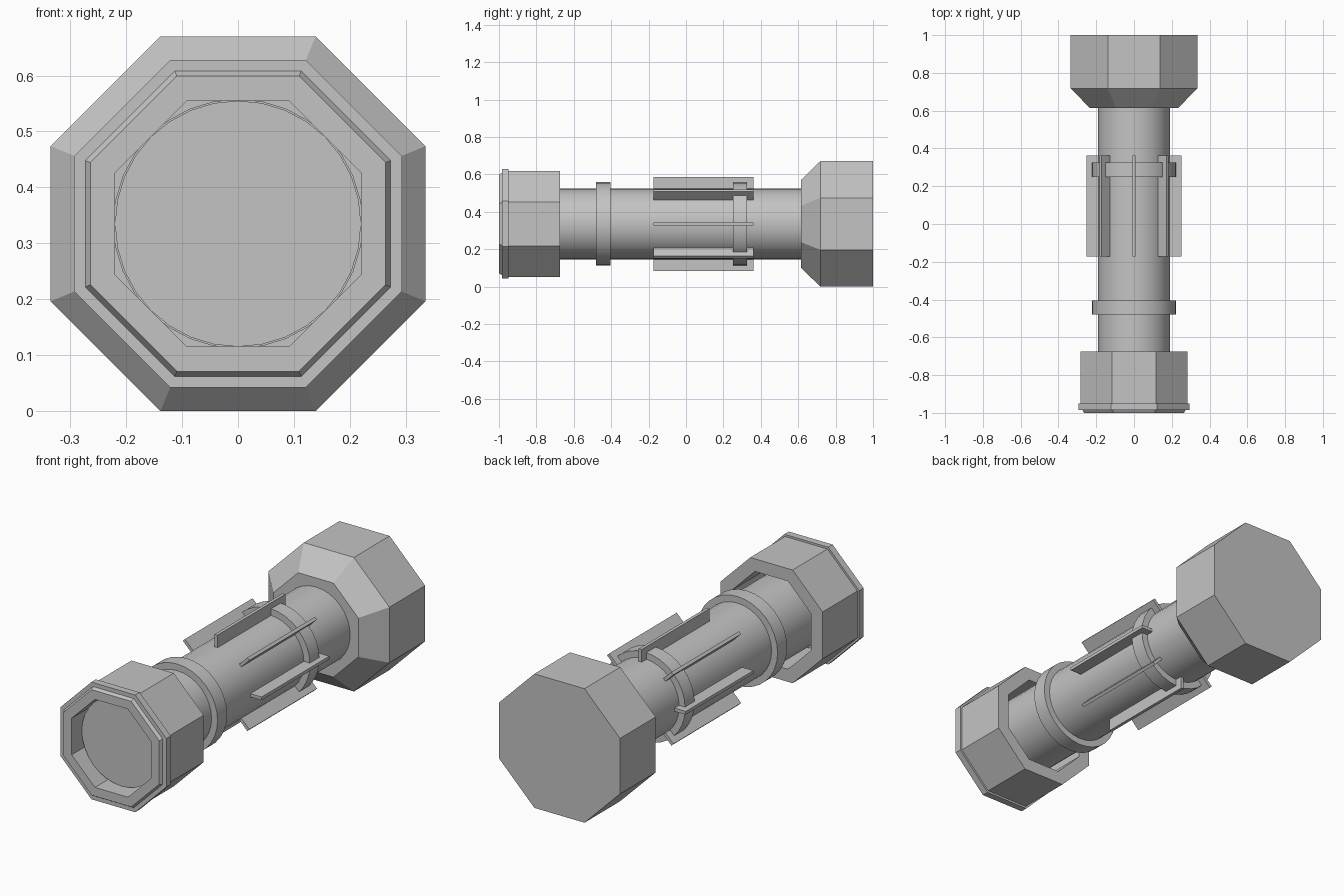
import bpy, bmesh, math
from mathutils import Matrix

if "Cube" in bpy.data.objects:
    bpy.data.objects.remove(bpy.data.objects["Cube"])

CZ = 0.335  # height of the torch axis

grey = bpy.data.materials.new("plain_grey")
grey.diffuse_color = (0.55, 0.55, 0.55, 1)
grey.use_nodes = True
grey.node_tree.nodes["Principled BSDF"].inputs["Base Color"].default_value = grey.diffuse_color


def finish(name, bm, smooth=False):
    bmesh.ops.recalc_face_normals(bm, faces=bm.faces)
    if smooth:
        for f in bm.faces:
            f.smooth = True
        for e in bm.edges:
            e.smooth = len(e.link_faces) == 2 and e.calc_face_angle(0) < math.radians(30)
    me = bpy.data.meshes.new(name)
    bm.to_mesh(me)
    bm.free()
    me.materials.append(grey)
    ob = bpy.data.objects.new(name, me)
    ob.location.z = CZ
    bpy.context.collection.objects.link(ob)
    return ob


def lathe(name, profile, sides=8, hollow=False):
    """Sweep (radius, y) points round the y axis; octagons measure to the flats."""
    bm = bmesh.new()
    octo = sides == 8
    k = 1 / math.cos(math.pi / 8) if octo else 1
    off = math.pi / 8 if octo else 0
    rings = []
    for r, y in profile:
        rings.append([bm.verts.new((r * k * math.cos(off + 2 * math.pi * i / sides), y,
                                    r * k * math.sin(off + 2 * math.pi * i / sides)))
                      for i in range(sides)])
    pairs = list(zip(rings, rings[1:]))
    if hollow:
        pairs.append((rings[-1], rings[0]))
    else:
        bm.faces.new(rings[0])
        bm.faces.new(rings[-1])
    for a, b in pairs:
        for i in range(sides):
            j = (i + 1) % sides
            bm.faces.new((a[i], a[j], b[j], b[i]))
    return finish(name, bm, smooth=not octo)


# Round tube body and the disc closing the recess at the front
lathe("tube", [(0.19, -0.91), (0.19, 0.63)], 32)
lathe("recess_disc", [(0.22, -0.92), (0.22, -0.91)], 32)

# Octagonal head with tapered neck
lathe("head", [(0.235, 0.615), (0.335, 0.718), (0.335, 1.0)])

# Octagonal end cap: open collar with flange and chamfered rim
lathe("end_cap", [(0.22, -0.675), (0.283, -0.675), (0.283, -0.95), (0.293, -0.95),
                  (0.293, -0.985), (0.273, -0.985), (0.264, -1.0), (0.22, -1.0)], hollow=True)

# Raised bands round the tube
for name, y0, y1 in (("front_band", -0.48, -0.405), ("rear_band", 0.25, 0.325)):
    lathe(name, [(0.18, y0), (0.223, y0), (0.223, y1), (0.18, y1)], 32, hollow=True)

# Eight grip fins
for i in range(8):
    bm = bmesh.new()
    bmesh.ops.create_cube(bm, size=1)
    bmesh.ops.scale(bm, vec=(0.07, 0.535, 0.016), verts=bm.verts)
    bmesh.ops.translate(bm, vec=(0.217, 0.0945, 0), verts=bm.verts)
    bmesh.ops.rotate(bm, cent=(0, 0, 0), matrix=Matrix.Rotation(i * math.pi / 4, 3, 'Y'),
                     verts=bm.verts)
    finish("grip_fin_%d" % (i + 1), bm)
